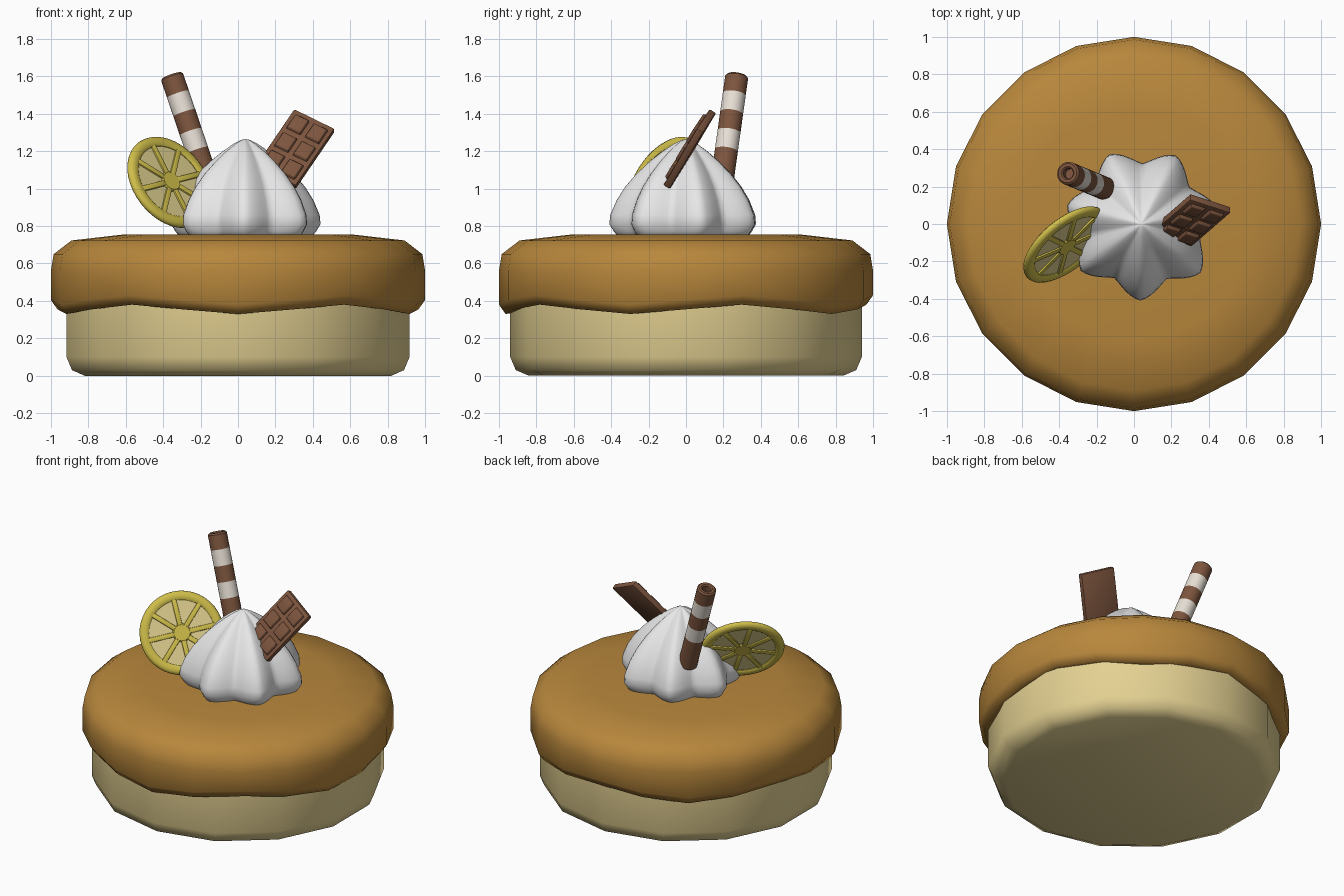
import bpy, bmesh, math
from mathutils import Vector, Matrix

if "Cube" in bpy.data.objects:
    bpy.data.objects.remove(bpy.data.objects["Cube"])


def material(name, r, g, b):
    lin = [((c / 255 + 0.055) / 1.055) ** 2.4 for c in (r, g, b)]
    m = bpy.data.materials.new(name)
    m.diffuse_color = (*lin, 1)
    m.use_nodes = True
    m.node_tree.nodes["Principled BSDF"].inputs["Base Color"].default_value = m.diffuse_color
    return m


CAKE = material("pale cake", 228, 209, 146)
CARAMEL = material("caramel glaze", 184, 135, 60)
CREAM = material("white cream", 236, 236, 236)
CHOC = material("chocolate", 125, 85, 62)
WAFER = material("wafer white", 232, 224, 214)
LEMON = material("lemon yellow", 208, 190, 74)
PULP = material("lemon pulp", 222, 206, 142)


def finish(name, bm, mats, angle=40, matrix=Matrix()):
    bmesh.ops.remove_doubles(bm, verts=bm.verts, dist=1e-5)
    bmesh.ops.recalc_face_normals(bm, faces=bm.faces)
    me = bpy.data.meshes.new(name)
    bm.to_mesh(me)
    bm.free()
    for m in mats:
        me.materials.append(m)
    me.shade_smooth()
    me.set_sharp_from_angle(angle=math.radians(angle))
    ob = bpy.data.objects.new(name, me)
    ob.matrix_world = matrix
    bpy.context.collection.objects.link(ob)
    return ob


def lathe(bm, profile, sides, start=0.0, shape=lambda a, r, z: (r, z)):
    """Revolve (r, z) points round z; shape() may vary them with the angle."""
    cols = []
    for s in range(sides):
        a = start + 2 * math.pi * s / sides
        col = []
        for r, z in profile:
            r, z = shape(a, r, z)
            col.append(bm.verts.new((r * math.cos(a), r * math.sin(a), z)))
        cols.append(col)
    for s in range(sides):
        p, q = cols[s], cols[(s + 1) % sides]
        for i in range(len(profile) - 1):
            bm.faces.new((p[i], q[i], q[i + 1], p[i + 1]))


def box(bm, size, centre, bevel=0.0, taper=1.0):
    vs = bmesh.ops.create_cube(bm, size=1)["verts"]
    for v in vs:
        k = taper if v.co.z > 0 else 1
        v.co = Vector((v.co.x * size[0] * k, v.co.y * size[1] * k, v.co.z * size[2])) + Vector(centre)
    if bevel:
        edges = list({e for v in vs for e in v.link_edges})
        bmesh.ops.bevel(bm, geom=edges, offset=bevel, segments=2, profile=0.5, affect='EDGES')


def aim(pos, normal):
    return Matrix.Translation(pos) @ Vector(normal).to_track_quat('Z', 'Y').to_matrix().to_4x4()


# Cake base, 14 sides with a corner at the front
bm = bmesh.new()
lathe(bm, [(0, 0), (0.84, 0), (0.91, 0.03), (0.94, 0.1), (0.94, 0.45), (0, 0.45)], 14, math.pi / 2)
finish("cake_base", bm, [CAKE], 50)

# Glaze with five drips along its lower rim
def drip(a, r, z):
    if z < 0.45:
        z -= 0.025 * math.cos(5 * (a + math.pi / 2))
    return r, z

bm = bmesh.new()
lathe(bm, [(0, 0.755), (0.62, 0.754), (0.89, 0.723), (0.985, 0.65), (1.0, 0.56),
           (1.0, 0.405), (0.965, 0.355), (0.9, 0.365)], 20, 0, drip)
finish("glaze", bm, [CARAMEL], 70)

# Piped cream star with seven ridges
def star(a, r, z):
    t = ((a + math.radians(91)) * 7 / (2 * math.pi)) % 1
    t = 1 - abs(2 * t - 1)
    return r * (1 - 0.105 * t - 0.105 * t * t * (3 - 2 * t)), z

bm = bmesh.new()
lathe(bm, [(0, 0.74), (0.36, 0.74), (0.385, 0.77), (0.41, 0.81), (0.405, 0.86), (0.37, 0.94),
           (0.325, 1.01), (0.265, 1.08), (0.195, 1.145), (0.125, 1.2), (0.065, 1.24),
           (0.025, 1.26), (0, 1.265)], 84, math.radians(-91), star)
finish("whipped_cream", bm, [CREAM], 80, Matrix.Translation((0.04, 0, 0)))

# Striped hollow wafer stick
top, axis = Vector((-0.355, 0.272, 1.605)), Vector((-0.34, 0.14, 1.0)).normalized()
L, BAND, R = 0.68, 0.107, 0.062
cuts = [L - BAND * i for i in range(4, 0, -1)]
prof = [(0, 0), (0.045, 0), (R, 0.015)] + [(R, z) for z in cuts]
prof += [(R, L - 0.01), (R - 0.01, L), (0.036, L), (0.028, L - 0.008), (0.028, L - 0.05), (0, L - 0.05)]
bm = bmesh.new()
lathe(bm, prof, 24)
for f in bm.faces:
    band = min(4, int((L - f.calc_center_median().z) / BAND))
    f.material_index = band % 2
finish("wafer_stick", bm, [CHOC, WAFER], 40, aim(top - axis * L, axis))

# Lemon slice: rounded rind, eight spokes, hub, and a thinner pulp disc
place = aim((-0.365, -0.11, 1.033), (0.57, -0.68, 0.456))
bm = bmesh.new()
lathe(bm, [(0.212, -0.014), (0.222, -0.022), (0.252, -0.022), (0.268, -0.012), (0.272, 0), (0.268, 0.012),
           (0.252, 0.022), (0.222, 0.022), (0.212, 0.014), (0.212, -0.014)], 40)
lathe(bm, [(0, -0.021), (0.052, -0.021), (0.06, -0.012), (0.06, 0.012), (0.052, 0.021), (0, 0.021)], 24)
for i in range(8):
    n = len(bm.verts)
    box(bm, (0.19, 0.032, 0.04), (0.13, 0, 0), 0.006)
    bm.verts.ensure_lookup_table()
    bmesh.ops.rotate(bm, verts=bm.verts[n:], cent=(0, 0, 0),
                     matrix=Matrix.Rotation(math.pi / 4 * i + 0.2, 3, 'Z'))
finish("lemon_rind", bm, [LEMON], 40, place)
bm = bmesh.new()
lathe(bm, [(0, -0.01), (0.22, -0.01), (0.22, 0.01), (0, 0.01)], 40)
finish("lemon_pulp", bm, [PULP], 40, place)

# Chocolate bar with two by three raised squares
u = Vector((0.863, -0.281, -0.422)).normalized()
n = -u.cross(Vector((-0.5, -0.44, -0.744))).normalized()
v = n.cross(u)
frame = Matrix((u, v, n)).transposed().to_4x4()
bm = bmesh.new()
box(bm, (0.25, 0.41, 0.04), (0, 0, -0.006), 0.008)
for i in (-0.5, 0.5):
    for j in (-1, 0, 1):
        box(bm, (0.098, 0.11, 0.03), (i * 0.115, j * 0.128, 0.015), 0.004, 0.78)
finish("chocolate_bar", bm, [CHOC], 35, Matrix.Translation((0.305, 0.015, 1.215)) @ frame)
